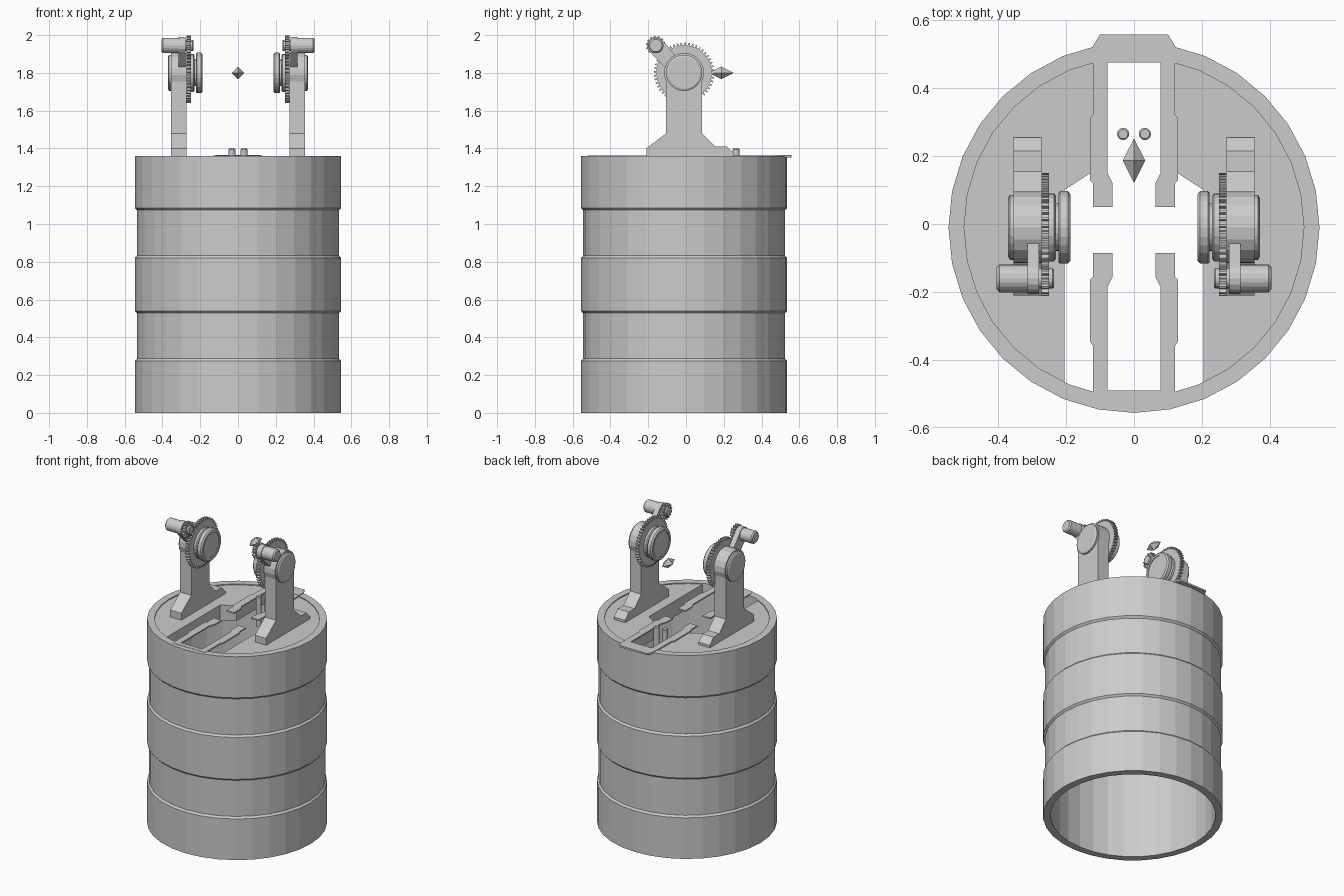
import bpy, bmesh, math
from math import cos, sin, pi, acos
from mathutils import Vector

if "Cube" in bpy.data.objects:
    bpy.data.objects.remove(bpy.data.objects["Cube"])

grey = bpy.data.materials.new("plain grey")
grey.use_nodes = True
grey.diffuse_color = (0.6, 0.6, 0.6, 1)
grey.node_tree.nodes["Principled BSDF"].inputs["Base Color"].default_value = (0.6, 0.6, 0.6, 1)

CY = -0.01          # centre line of drum and main wheels
AXLE = 1.8          # height of main axle
MOTOR = (-0.16, 1.945)


def finish(name, bm):
    bmesh.ops.recalc_face_normals(bm, faces=bm.faces)
    mesh = bpy.data.meshes.new(name)
    bm.to_mesh(mesh)
    bm.free()
    mesh.materials.append(grey)
    obj = bpy.data.objects.new(name, mesh)
    bpy.context.collection.objects.link(obj)
    return obj


def prism(name, points, axis, a, b, side=1):
    """Extrude a 2D outline from a to b: (x, y) along z or (y, z) along x."""
    bm = bmesh.new()
    place = (lambda p, t: (side * p[0], p[1], t)) if axis == "z" else (lambda p, t: (side * t, *p))
    face = bm.faces.new([bm.verts.new(place(p, a)) for p in points])
    move = Vector((0, 0, b - a)) if axis == "z" else Vector((side * (b - a), 0, 0))
    new = bmesh.ops.extrude_face_region(bm, geom=[face])["geom"]
    bmesh.ops.translate(bm, vec=move, verts=[v for v in new if isinstance(v, bmesh.types.BMVert)])
    return finish(name, bm)


def lathe(name, profile, axis, centre, segments, side=1, closed=False):
    """Spin (position, radius) pairs about a line parallel to z or x."""
    bm = bmesh.new()
    rings = []
    for t, r in profile:
        ring = []
        for i in range(segments):
            u = centre[0] + r * cos(2 * pi * i / segments)
            v = centre[1] + r * sin(2 * pi * i / segments)
            ring.append(bm.verts.new((u, v, t) if axis == "z" else (side * t, u, v)))
        rings.append(ring)
    pairs = list(zip(rings, rings[1:]))
    if closed:
        pairs.append((rings[-1], rings[0]))
    else:
        bm.faces.new(rings[0])
        bm.faces.new(rings[-1])
    for low, high in pairs:
        for i in range(segments):
            j = (i + 1) % segments
            bm.faces.new((low[i], low[j], high[j], high[i]))
    return finish(name, bm)


def gear_outline(centre, root, tip, teeth):
    points = []
    for i in range(teeth):
        for step, r in ((0, root), (0.45, root), (0.55, tip), (0.9, tip)):
            a = 2 * pi * (i + step) / teeth
            points.append((centre[0] + r * cos(a), centre[1] + r * sin(a)))
    return points


def arc(cx, cy, r, start, end, n):
    return [(cx + r * cos(start + (end - start) * i / n),
             cy + r * sin(start + (end - start) * i / n)) for i in range(n + 1)]


# Hollow drum with alternating wide and narrow bands
WIDE, NARROW, INNER, TOP = 0.546, 0.535, 0.5, 1.36
wall = [(0, INNER), (0, WIDE)]
for low, high in ((0.275, 0.54), (0.82, 1.085)):
    wall += [(low, WIDE), (low + 0.012, NARROW), (high - 0.012, NARROW), (high, WIDE)]
wall += [(TOP, WIDE), (TOP, INNER)]
lathe("drum", wall, "z", (0, CY), 32, closed=True)

# Rail outline, one quarter each at back and front
back_rail = [(0.078, 0.48), (0.078, 0.15), (0.063, 0.12), (0.063, 0.05), (0.12, 0.05),
             (0.12, 0.12), (0.13, 0.13), (0.13, 0.31), (0.12, 0.325), (0.12, 0.48)]
front_rail = [(x, -0.035 - y) for x, y in back_rail]
front_rail[0], front_rail[-1] = (0.078, -0.495), (0.12, -0.495)

for side, label in ((1, "left"), (-1, "right")):
    # Lid half with its slot edge
    r = INNER + 0.003
    lid = arc(0, CY, r, -acos(0.205 / r), acos(0.12 / r), 24)
    prism(label + "_lid", lid + [(0.12, 0.155), (0.205, 0.1)], "z", 1.25, TOP - 0.006, side)

    # Thin rails over the slot
    prism(label + "_back_rail", back_rail, "z", 1.353, 1.362, side)
    prism(label + "_front_rail", front_rail, "z", 1.353, 1.362, side)

    # Upright bracket with a splayed foot and rounded head
    post = [(-0.21, 1.35), (0.255, 1.35), (0.255, 1.37), (0.215, 1.41), (0.155, 1.41), (0.085, 1.48)]
    post += arc(CY, AXLE, 0.106, -0.45, pi + 0.45, 12) + [(-0.105, 1.48), (-0.21, 1.4)]
    prism(label + "_bracket", post, "x", 0.272, 0.355, side)
    lathe(label + "_bearing_cap", [(0.35, 0.096), (0.365, 0.096), (0.371, 0.085)],
          "x", (CY, AXLE), 24, side)

    # Main gear and the flanged spool on its inner face
    prism(label + "_main_gear", gear_outline((CY, AXLE), 0.146, 0.16, 48), "x", 0.25, 0.273, side)
    spool = [(0.255, 0.1), (0.235, 0.1), (0.23, 0.092), (0.23, 0.07), (0.222, 0.07),
             (0.222, 0.102), (0.218, 0.107), (0.195, 0.107), (0.187, 0.098),
             (0.187, 0.083), (0.192, 0.083)]
    lathe(label + "_spool", spool, "x", (CY, AXLE), 24, side)

    # Arm, motor and pinion
    arm = arc(*MOTOR, 0.046, pi / 4, 5 * pi / 4, 8)
    arm += [(-0.09, 1.81), (-0.035, 1.865)]
    prism(label + "_motor_arm", arm, "x", 0.279, 0.314, side)
    motor = [(0.3, 0.041), (0.396, 0.041), (0.404, 0.033)]
    lathe(label + "_motor", motor, "x", MOTOR, 20, side)
    prism(label + "_pinion", gear_outline(MOTOR, 0.04, 0.052, 14), "x", 0.25, 0.273, side)
    lathe(label + "_pinion_shaft", [(0.285, 0.03), (0.24, 0.03), (0.235, 0.025)], "x", MOTOR, 16, side)

    # Peg in the slot
    lathe(label + "_peg", [(1.2, 0.018), (1.395, 0.018), (1.4, 0.014)], "z", (side * 0.032, 0.265), 12)

# Rail end plates
tab = [(0.12, 0.475), (0.12, 0.525), (0.1, 0.558)]
prism("back_tab", tab + [(-x, y) for x, y in reversed(tab)], "z", 1.353, 1.364)
prism("front_bar", [(-0.12, -0.52), (0.12, -0.52), (0.12, -0.49), (-0.12, -0.49)], "z", 1.353, 1.362)

# Floating pointer between the brackets
bm = bmesh.new()
ring = [bm.verts.new((0.033 * cos(i * pi / 2), 0.187, AXLE + 0.033 * sin(i * pi / 2))) for i in range(4)]
for y in (0.12, 0.252):
    tip = bm.verts.new((0, y, AXLE))
    for i in range(4):
        bm.faces.new((ring[i], ring[(i + 1) % 4], tip))
finish("pointer", bm)
